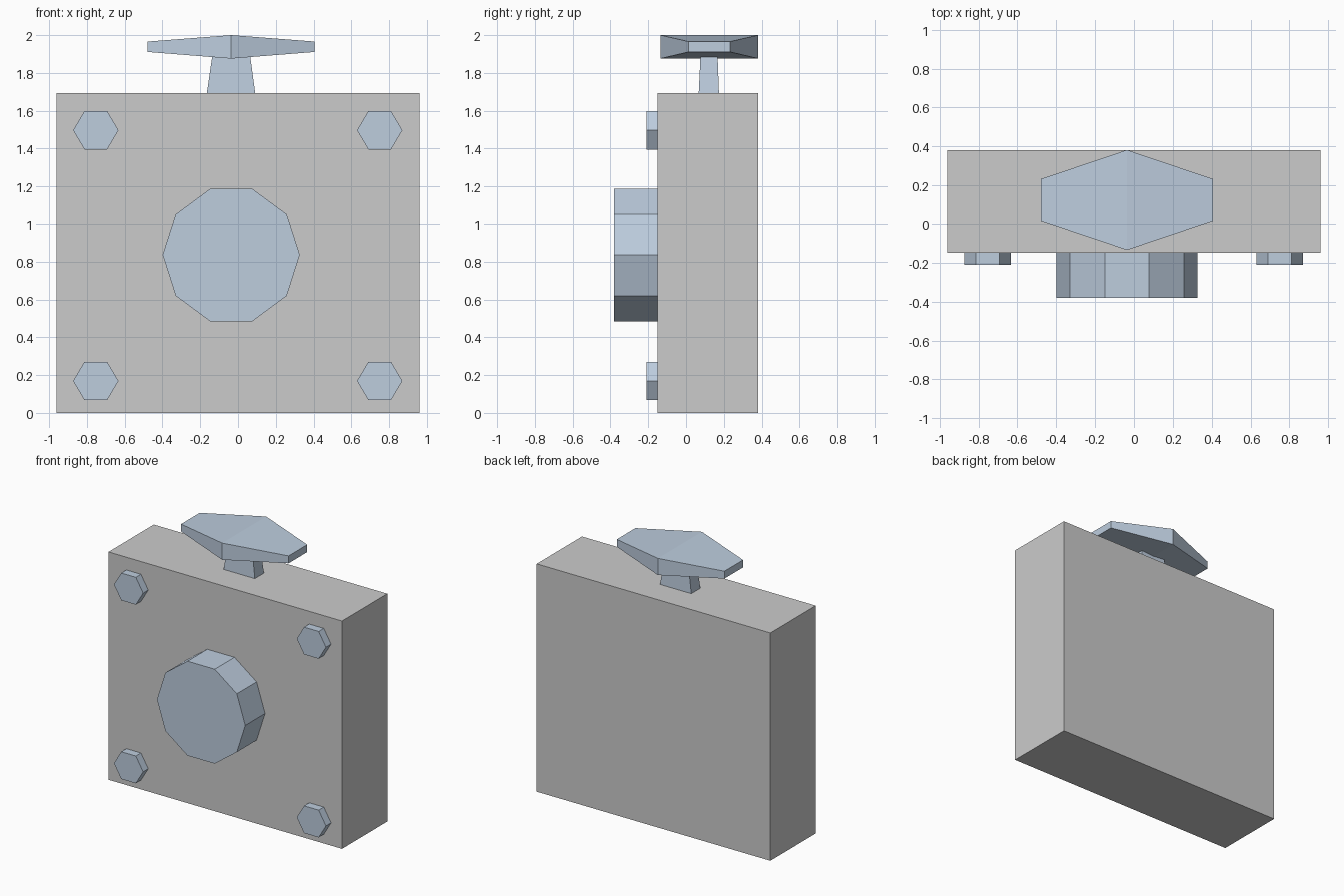
import bpy, bmesh
from math import sin, cos, tau

if "Cube" in bpy.data.objects:
    bpy.data.objects.remove(bpy.data.objects["Cube"])

steel = bpy.data.materials.new("blue_steel")
steel.diffuse_color = (0.51, 0.61, 0.73, 1)
steel.use_nodes = True
steel.node_tree.nodes["Principled BSDF"].inputs["Base Color"].default_value = steel.diffuse_color


def loft(name, rings, mat=None):
    """Skin a list of equal-length point rings and cap both ends."""
    bm = bmesh.new()
    loops = [[bm.verts.new(p) for p in ring] for ring in rings]
    n = len(loops[0])
    for a, b in zip(loops, loops[1:]):
        for i in range(n):
            j = (i + 1) % n
            bm.faces.new((a[i], a[j], b[j], b[i]))
    bm.faces.new(loops[0])
    bm.faces.new(loops[-1])
    bmesh.ops.recalc_face_normals(bm, faces=bm.faces)
    mesh = bpy.data.meshes.new(name)
    bm.to_mesh(mesh)
    bm.free()
    if mat:
        mesh.materials.append(mat)
    obj = bpy.data.objects.new(name, mesh)
    bpy.context.collection.objects.link(obj)
    return obj


def rect_z(x0, x1, y0, y1, z):
    return [(x0, y0, z), (x1, y0, z), (x1, y1, z), (x0, y1, z)]


def rect_x(x, y0, y1, z0, z1):
    return [(x, y0, z0), (x, y1, z0), (x, y1, z1), (x, y0, z1)]


def front_prism(name, sides, x, z, rx, rz, y0, y1):
    """Regular prism along y with corners pointing left and right."""
    rings = [[(x + rx * cos(tau * i / sides), y, z + rz * sin(tau * i / sides))
              for i in range(sides)] for y in (y0, y1)]
    return loft(name, rings, steel)


# Slab body
BACK, FACE = 0.382, -0.15
loft("body", [rect_z(-0.96, 0.96, FACE, BACK, z) for z in (0, 1.693)])

# Large ten-sided knob on the front
front_prism("front_knob", 10, -0.036, 0.836, 0.363, 0.369, -0.382, FACE)

# Hexagonal corner bolts
for side, x in (("left", -0.753), ("right", 0.75)):
    for level, z in (("lower", 0.169), ("upper", 1.497)):
        front_prism(f"bolt_{level}_{side}", 6, x, z, 0.12, 0.117, -0.21, FACE)

# Tapered stem under the handle
loft("handle_stem", [rect_z(-0.165, 0.091, 0.067, 0.174, 1.693),
                     rect_z(-0.137, 0.065, 0.076, 0.167, 1.885)], steel)

# Faceted handle, widest in the middle
loft("handle", [rect_x(-0.478, 0.014, 0.233, 1.911, 1.966),
                rect_x(-0.036, -0.135, 0.382, 1.876, 2.0),
                rect_x(0.406, 0.014, 0.233, 1.911, 1.966)], steel)
